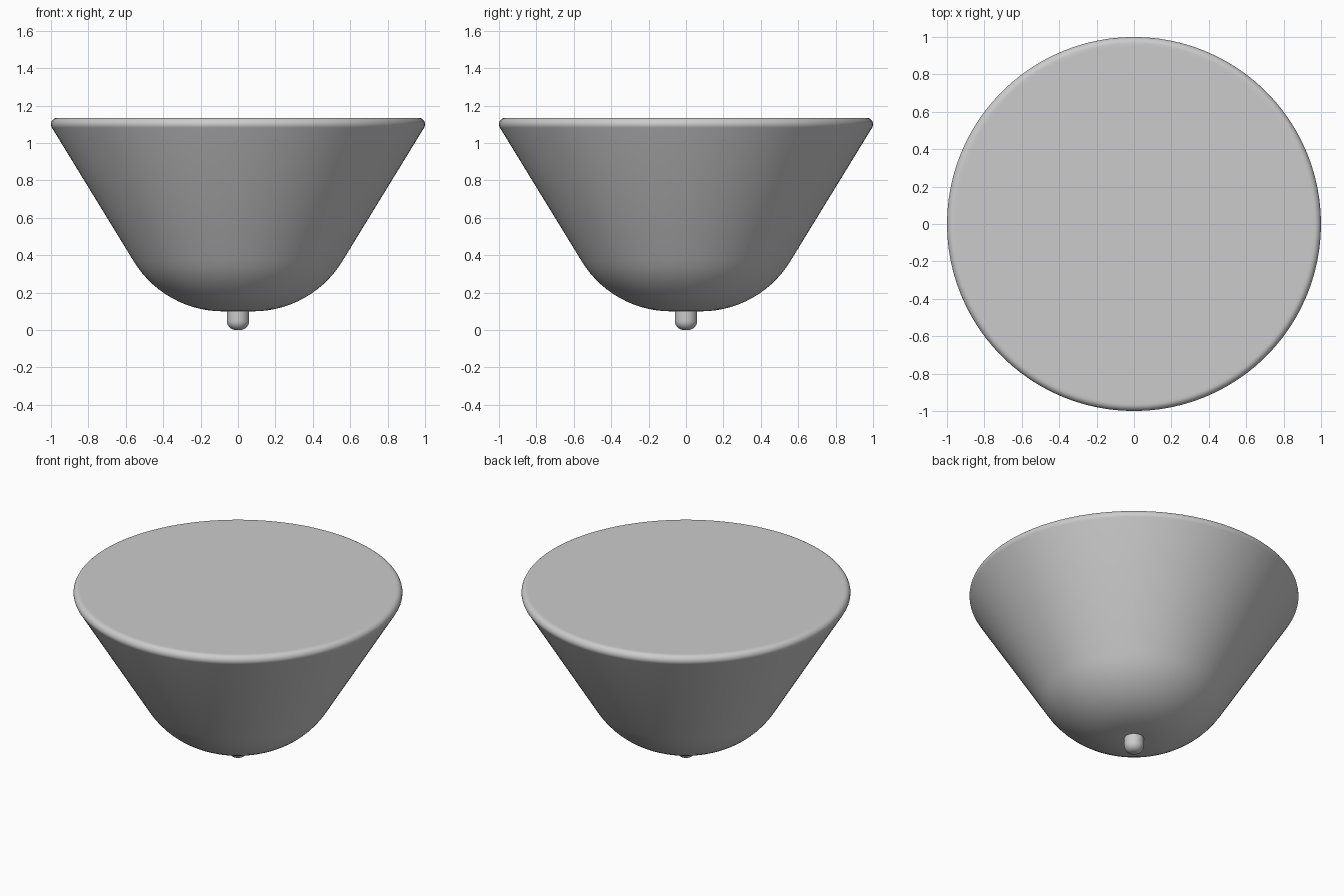
import bpy, bmesh, math

cube = bpy.data.objects.get("Cube")
if cube:
    bpy.data.objects.remove(cube)

grey = bpy.data.materials.new("neutral grey")
grey.use_nodes = True
grey.diffuse_color = (0.6, 0.6, 0.6, 1)
grey.node_tree.nodes["Principled BSDF"].inputs["Base Color"].default_value = (0.6, 0.6, 0.6, 1)


def arc(cx, cz, r, start, end, steps):
    """Points of a circular arc in the x-z plane, angles in degrees."""
    angles = [math.radians(start + (end - start) * i / steps) for i in range(steps + 1)]
    return [(cx + r * math.cos(a), cz + r * math.sin(a)) for a in angles]


def lathe(name, profile, sides):
    """Spin a profile about z, from the bottom pole to the top pole."""
    bm = bmesh.new()
    verts = [bm.verts.new((x, 0, z)) for x, z in profile]
    edges = [bm.edges.new(pair) for pair in zip(verts, verts[1:])]
    bmesh.ops.spin(bm, geom=verts + edges, axis=(0, 0, 1), cent=(0, 0, 0),
                   angle=math.tau, steps=sides, use_duplicate=False)
    bmesh.ops.remove_doubles(bm, verts=bm.verts, dist=0.0001)
    bmesh.ops.recalc_face_normals(bm, faces=bm.faces)
    mesh = bpy.data.meshes.new(name)
    bm.to_mesh(mesh)
    bm.free()
    mesh.materials.append(grey)
    obj = bpy.data.objects.new(name, mesh)
    bpy.context.collection.objects.link(obj)
    bpy.ops.object.select_all(action="DESELECT")
    obj.select_set(True)
    bpy.context.view_layer.objects.active = obj
    bpy.ops.object.shade_smooth_by_angle(angle=math.radians(35))
    return obj


# Closed bowl: flat base, rounded belly, straight flare, rounded rim, flat top
flare = 31
bowl = [(0, 0.1)]
bowl += arc(0.08, 0.66, 0.56, -90, -flare, 14)
bowl += arc(0.965, 1.1, 0.035, -flare, 90, 10)
bowl += [(0.95, 1.135), (0, 1.135)]
lathe("bowl", bowl, 96)

# Small round-ended knob under the base
knob = [(0, 0)] + arc(0.01, 0.05, 0.05, -90, 0, 8) + [(0.06, 0.11), (0, 0.11)]
lathe("bottom_knob", knob, 32)
